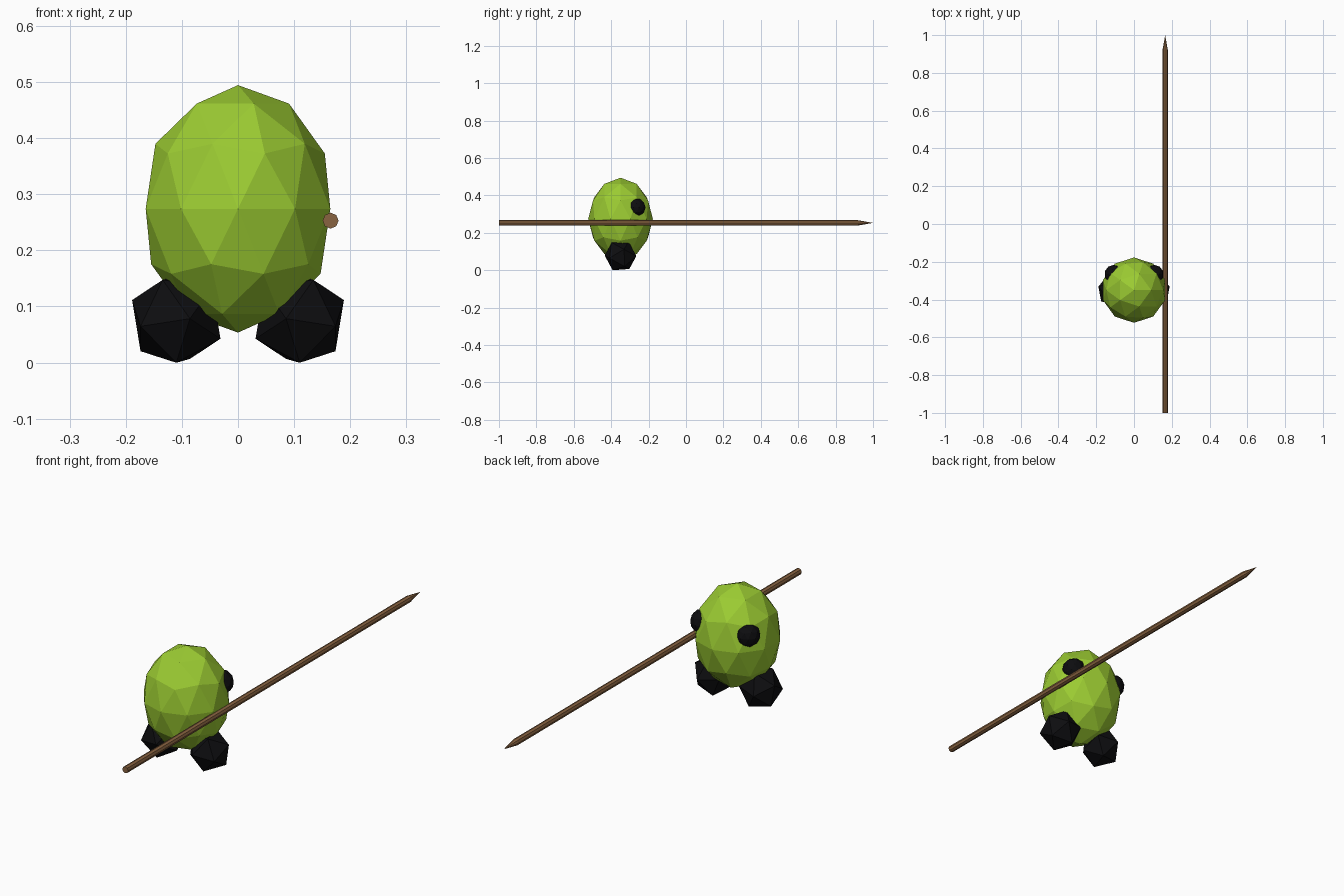
import bpy, bmesh, math
from mathutils import Matrix, Vector

if "Cube" in bpy.data.objects:
    bpy.data.objects.remove(bpy.data.objects["Cube"])


def material(name, rgb):
    m = bpy.data.materials.new(name)
    m.diffuse_color = (*rgb, 1)
    m.use_nodes = True
    m.node_tree.nodes["Principled BSDF"].inputs["Base Color"].default_value = m.diffuse_color
    return m


GREEN = material("lime_green", (0.33, 0.60, 0.032))
BLACK = material("black", (0.004, 0.004, 0.005))
BROWN = material("wood_brown", (0.25, 0.125, 0.052))


def add_object(name, bm, mat):
    bmesh.ops.recalc_face_normals(bm, faces=bm.faces)
    me = bpy.data.meshes.new(name)
    bm.to_mesh(me)
    bm.free()
    me.materials.append(mat)
    ob = bpy.data.objects.new(name, me)
    bpy.context.collection.objects.link(ob)
    return ob


def ball(name, centre, radii, detail, mat, tilt=0.0, mirror=False):
    """Faceted icosphere, tilted about x, optionally mirrored across x = 0."""
    bm = bmesh.new()
    bmesh.ops.create_icosphere(bm, subdivisions=detail, radius=1)
    m = (Matrix.Translation(Vector(centre)) @ Matrix.Rotation(tilt, 4, 'X')
         @ Matrix.Diagonal((*radii, 1)))
    if mirror:
        m = Matrix.Diagonal((-1, 1, 1, 1)) @ m
    bm.transform(m)
    return add_object(name, bm, mat)


# Egg-shaped body
ball("body", (0, -0.35, 0.274), (0.173, 0.173, 0.2205), 2, GREEN)

# Feet and eyes, mirrored left to right
for side, flip in (("right", False), ("left", True)):
    ball(side + "_foot", (0.11, -0.35, 0.077), (0.088,) * 3, 1, BLACK, -0.5, flip)
    ball(side + "_eye", (0.107, -0.266, 0.335), (0.05,) * 3, 2, BLACK, 0, flip)

# Spear: eight-sided shaft with a pointed tip towards +y
bm = bmesh.new()
SIDES, R = 8, 0.0142
rings = [[bm.verts.new((0.165 + R * math.cos(2 * math.pi * i / SIDES), y,
                        0.253 + R * math.sin(2 * math.pi * i / SIDES)))
          for i in range(SIDES)] for y in (-1.0, 0.92)]
tip = bm.verts.new((0.165, 1.0, 0.253))
bm.faces.new(rings[0])
for i in range(SIDES):
    j = (i + 1) % SIDES
    bm.faces.new((rings[0][i], rings[0][j], rings[1][j], rings[1][i]))
    bm.faces.new((rings[1][i], rings[1][j], tip))
add_object("spear", bm, BROWN)
